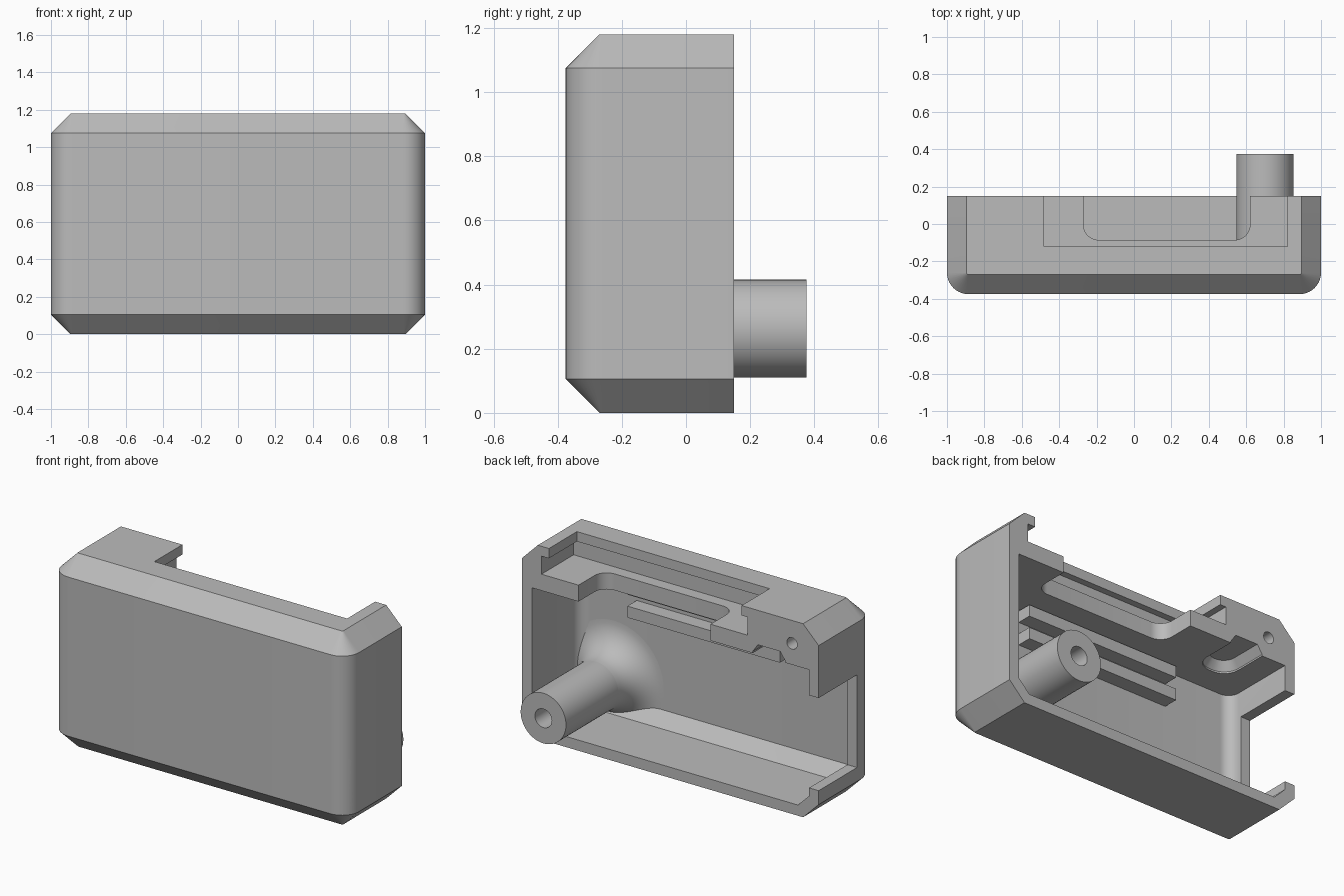
import bpy, bmesh
from math import pi, sin, cos
from mathutils import Matrix

if "Cube" in bpy.data.objects:
    bpy.data.objects.remove(bpy.data.objects["Cube"])

grey = bpy.data.materials.new("plain_grey")
grey.use_nodes = True
GREY = (0.5, 0.5, 0.5, 1)
grey.diffuse_color = GREY
grey.node_tree.nodes["Principled BSDF"].inputs["Base Color"].default_value = GREY


def finish(name, bm):
    bmesh.ops.recalc_face_normals(bm, faces=bm.faces)
    mesh = bpy.data.meshes.new(name)
    bm.to_mesh(mesh)
    bm.free()
    mesh.materials.append(grey)
    ob = bpy.data.objects.new(name, mesh)
    bpy.context.collection.objects.link(ob)
    return ob


def outline(x, y0, y1, r, steps=10):
    """Rectangle, half width x, with its two front corners rounded."""
    pts = [(x, y1), (-x, y1)]
    for cx, start in ((-x + r, pi), (x - r, 1.5 * pi)):
        for i in range(steps + 1):
            a = start + i * pi / 2 / steps
            pts.append((cx + r * cos(a), y0 + r + r * sin(a)))
    return pts


def loft(name, levels, x=0):
    """Solid through a stack of (height, outline) levels."""
    bm = bmesh.new()
    rings = [[bm.verts.new((x + px, py, z)) for px, py in pts] for z, pts in levels]
    for a, b in zip(rings, rings[1:]):
        for i in range(len(a)):
            j = (i + 1) % len(a)
            bm.faces.new((a[i], a[j], b[j], b[i]))
    bm.faces.new(rings[0])
    bm.faces.new(rings[-1])
    return finish(name, bm)


def box(name, x0, x1, y0, y1, z0, z1):
    pts = [(x0, y0), (x1, y0), (x1, y1), (x0, y1)]
    return loft(name, [(z0, pts), (z1, pts)])


def lathe(name, profile, x, z, sides=48):
    """Solid of (radius, y) rings turned around a front-to-back axis."""
    circle = [(cos(2 * pi * i / sides), sin(2 * pi * i / sides)) for i in range(sides)]
    ob = loft(name, [(y, [(r * a, r * b) for a, b in circle]) for r, y in profile])
    ob.data.transform(Matrix.Translation((x, 0, z)) @ Matrix.Rotation(-pi / 2, 4, "X"))
    return ob


def boolean(ob, other, operation="DIFFERENCE", keep=False):
    mod = ob.modifiers.new(operation, "BOOLEAN")
    mod.object, mod.operation, mod.solver = other, operation, "EXACT"
    bpy.context.view_layer.objects.active = ob
    bpy.ops.object.modifier_apply(modifier=mod.name)
    if not keep:
        bpy.data.objects.remove(other)


def outer_body(name):
    small = outline(0.895, -0.27, 0.15, 0.008)
    full = outline(1, -0.375, 0.15, 0.115)
    return loft(name, [(0, small), (0.105, full), (1.075, full), (1.18, small)])


# Outer housing, hollowed from the back
housing = outer_body("housing")
inner = outline(0.935, -0.31, 0.3, 0.07)
inner_low = outline(0.86, -0.235, 0.3, 0.008)
boolean(housing, loft("cavity", [(0.065, inner_low), (0.14, inner), (0.91, inner)]))

# Stepped slot in the roof, and the rounded opening in its shelf
boolean(housing, box("roof_slot", -0.48, 0.82, -0.12, 0.3, 1.1, 1.3))
boolean(housing, box("plate_slot", -0.52, 0.87, -0.16, 0.3, 1.01, 1.12))
opening = outline(0.445, -0.085, 0.3, 0.08)
boolean(housing, loft("shelf_opening", [(0.88, opening), (1.03, opening)], x=0.175))

# Side wall notch, screw hole and rounded channel in the corner block
boolean(housing, box("side_notch", -1.2, -0.9, -0.22, 0.3, 0.19, 0.755))
boolean(housing, lathe("screw_hole", [(0.035, -0.08), (0.035, 0.3)], -0.82, 1.04, 24))
wide = outline(0.11, -0.15, 0.3, 0.1)
narrow = outline(0.075, -0.115, 0.3, 0.07)
boolean(housing, loft("corner_channel", [(0.88, wide), (0.92, wide), (0.97, narrow)], x=-0.665))

# Hollow post at the back, with a flared foot kept inside the housing
post = lathe("post", [(0.153, -0.33), (0.153, 0.375)], 0.7, 0.263)
boolean(post, lathe("post_hole", [(0.057, 0), (0.057, 0.5)], 0.7, 0.263, 32))
R = 0.18
flare = [(0.153 + R * (1 - sin(i * pi / 24)), -0.31 + R * (1 - cos(i * pi / 24)))
         for i in range(13)]
foot = lathe("post_foot", [(flare[0][0], -0.33)] + flare, 0.7, 0.263)
boolean(foot, outer_body("foot_limit"), "INTERSECT")

# Two ribs along the inside of the front wall
ribs = [box(f"{side}_rib", -0.48, 0.55, -0.33, -0.22, z, z + 0.07)
        for side, z in (("lower", 0.69), ("upper", 0.83))]

# Smooth shading with sharp edges kept
bpy.ops.object.select_all(action="DESELECT")
for ob in [housing, post, foot] + ribs:
    ob.select_set(True)
bpy.context.view_layer.objects.active = housing
bpy.ops.object.shade_smooth_by_angle(angle=pi / 6)
